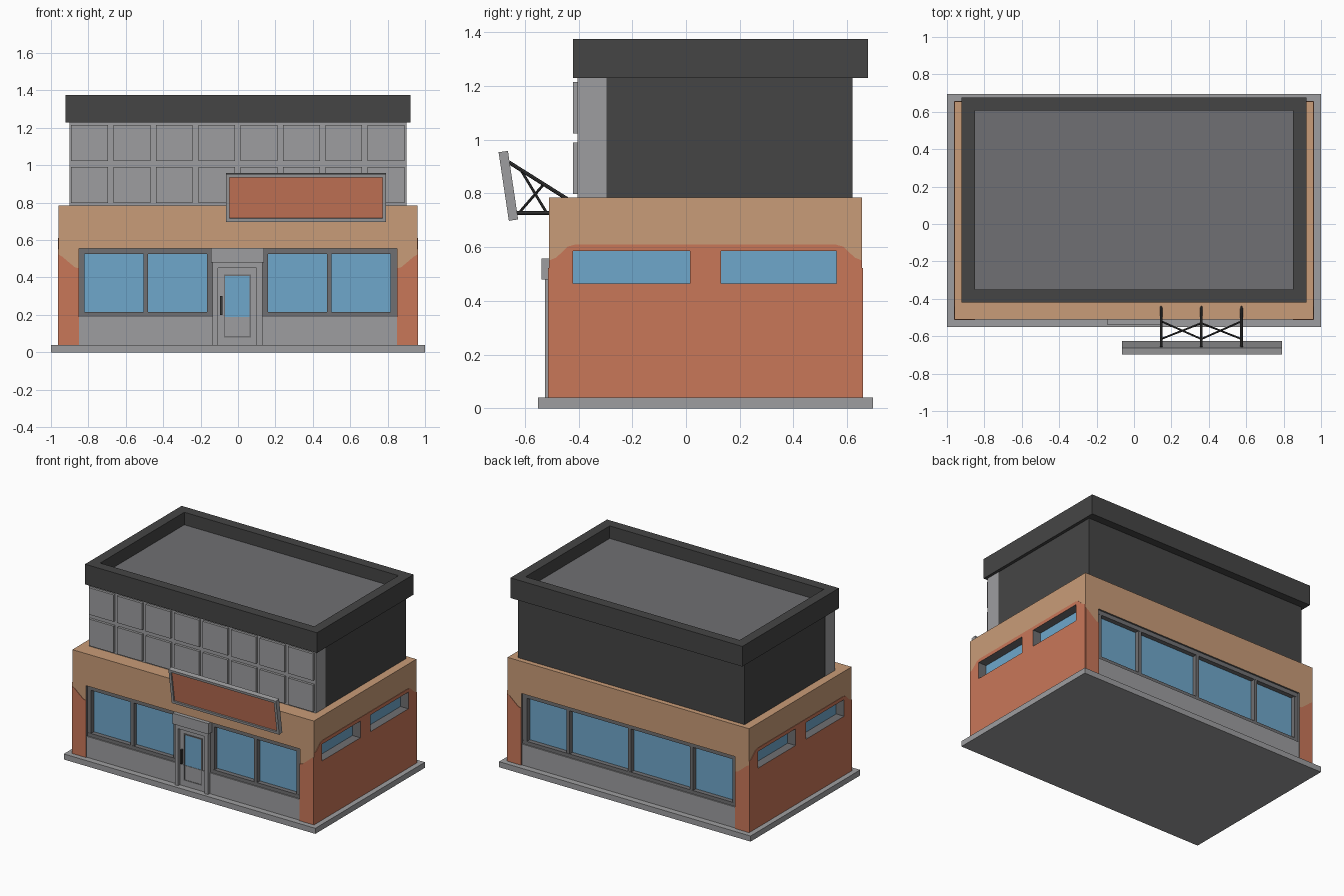
import bpy, bmesh, math
from mathutils import Vector

if "Cube" in bpy.data.objects:
    bpy.data.objects.remove(bpy.data.objects["Cube"])


def material(name, rgb):
    m = bpy.data.materials.new(name)
    lin = [((c / 255 + 0.055) / 1.055) ** 2.4 for c in rgb]
    m.diffuse_color = (*lin, 1)
    m.use_nodes = True
    m.node_tree.nodes["Principled BSDF"].inputs["Base Color"].default_value = m.diffuse_color
    return m


TAN = material("tan_plaster", (201, 156, 120))
ORANGE = material("orange_plaster", (201, 119, 89))
GLASS = material("blue_glass", (111, 167, 203))
GREY = material("light_grey", (158, 158, 160))
FRAME = material("frame_grey", (112, 112, 114))
DARK = material("charcoal", (69, 69, 69))
ROOF = material("roof_grey", (112, 112, 115))
METAL = material("dark_metal", (58, 58, 58))


def finish(name, bm, *mats):
    bmesh.ops.recalc_face_normals(bm, faces=bm.faces)
    mesh = bpy.data.meshes.new(name)
    bm.to_mesh(mesh)
    bm.free()
    ob = bpy.data.objects.new(name, mesh)
    bpy.context.collection.objects.link(ob)
    for m in mats:
        mesh.materials.append(m)
    return ob


def add_box(bm, x, y, z):
    vs = bmesh.ops.create_cube(bm, size=1)["verts"]
    for v in vs:
        v.co = [a + (c + 0.5) * (b - a) for c, (a, b) in zip(v.co, (x, y, z))]


def box(name, x, y, z, mat):
    bm = bmesh.new()
    add_box(bm, x, y, z)
    return finish(name, bm, mat)


def recessed_box(name, x, y, z, normal, rim, depth, rim_mat, floor_mat):
    """Box with one face inset and sunk, the sunk floor in its own colour."""
    bm = bmesh.new()
    add_box(bm, x, y, z)
    bmesh.ops.recalc_face_normals(bm, faces=bm.faces)
    face = max(bm.faces, key=lambda f: f.normal.dot(Vector(normal)))
    bmesh.ops.inset_region(bm, faces=[face], thickness=rim)
    bmesh.ops.inset_region(bm, faces=[face], thickness=0, depth=-depth)
    face.material_index = 1
    return finish(name, bm, rim_mat, floor_mat)


def plate(name, outline, offset, mat):
    """Thin painted plate from a 3D outline, thickened along offset."""
    bm = bmesh.new()
    f = bm.faces.new([bm.verts.new(p) for p in outline])
    new = bmesh.ops.extrude_face_region(bm, geom=[f])["geom"]
    bmesh.ops.translate(bm, vec=offset, verts=[g for g in new if isinstance(g, bmesh.types.BMVert)])
    return finish(name, bm, mat)


def rod(name, a, b, r=0.006):
    a, b = Vector(a), Vector(b)
    bm = bmesh.new()
    bmesh.ops.create_cone(bm, cap_ends=True, segments=8, radius1=r, radius2=r, depth=(b - a).length)
    ob = finish(name, bm, METAL)
    ob.location = (a + b) / 2
    ob.rotation_euler = (b - a).to_track_quat("Z", "Y").to_euler()


def cut(ob, cutters):
    for c in cutters:
        m = ob.modifiers.new("opening", "BOOLEAN")
        m.object, m.operation, m.solver = c, "DIFFERENCE", "EXACT"
        m.material_mode = "TRANSFER"
        c.hide_render = True
        bpy.context.view_layer.objects.active = ob
        bpy.ops.object.modifier_apply(modifier=m.name)


X, F, B = 0.96, -0.51, 0.655      # ground floor half width, front and back
SIDE_WINDOWS = ((-0.42, 0.015), (0.13, 0.56))
SIDE_Z = (0.465, 0.585)

# Base and ground floor
box("base_slab", (-1, 1), (-0.55, 0.695), (0, 0.04), GREY)
walls = box("ground_floor_walls", (-X, X), (F, B), (0.04, 0.785), TAN)
cutters = [box("front_cutter", (-0.85, 0.85), (F - 0.1, F + 0.07), (0.03, 0.555), FRAME),
           box("back_cutter", (-0.85, 0.85), (B - 0.07, B + 0.1), (0.03, 0.555), FRAME)]
side_cutters = [box("side_cutter", (0.895, 1.1) if s > 0 else (-1.1, -0.895), w, SIDE_Z, FRAME)
                for s in (-1, 1) for w in SIDE_WINDOWS]
cut(walls, cutters + side_cutters)

# Orange painted lower walls with a wavy top edge
T = 0.003
side_rise = [(0, 0.55), (0.025, 0.56), (0.05, 0.582), (0.07, 0.602), (0.1, 0.61)]
pier_rise = [(0.85, 0.45), (0.87, 0.453), (0.885, 0.465), (0.915, 0.49), (0.94, 0.512), (X, 0.523)]
for s, side in ((-1, "left"), (1, "right")):
    top = [(F + d, z) for d, z in side_rise] + [(B - d, z) for d, z in reversed(side_rise)]
    outline = [(F, 0.04)] + top + [(B, 0.04)]
    paint = plate(side + "_paint", [(s * X, y, z) for y, z in outline], (s * T, 0, 0), ORANGE)
    cut(paint, side_cutters)
    for y, d, end in ((F, -T, "front"), (B, T, "back")):
        outline = [(0.85, 0.04)] + pier_rise + [(X, 0.04)]
        plate(f"{end}_{side}_pier_paint", [(s * x, y, z) for x, z in outline], (0, d, 0), ORANGE)
    for w in SIDE_WINDOWS:
        box(side + "_window_glass", tuple(sorted((s * 0.89, s * 0.9))), w, SIDE_Z, GLASS)
for c in cutters + side_cutters:
    bpy.data.objects.remove(c)


# Window bands on the front and back
def window_band(name, wall, inward, posts):
    def depth(a, b):
        return tuple(sorted((wall + inward * a, wall + inward * b)))
    box(name + "_plinth", (-0.85, 0.85), depth(0.004, 0.07), (0.04, 0.19), GREY)
    box(name + "_glass", (-0.85, 0.85), depth(0.045, 0.07), (0.19, 0.555), GLASS)
    bm = bmesh.new()
    for z in ((0.19, 0.215), (0.525, 0.555)):
        add_box(bm, (-0.85, 0.85), depth(0.012, 0.06), z)
    for x in posts:
        add_box(bm, x, depth(0.013, 0.06), (0.2, 0.54))
    finish(name + "_frame", bm, FRAME)


ends = [(-0.85, -0.82), (0.815, 0.85), (-0.505, -0.48), (0.475, 0.5)]
window_band("front_window", F, 1, ends + [(-0.165, -0.12), (0.12, 0.16)])
window_band("back_window", B, -1, ends + [(-0.0125, 0.0125)])

# Entrance
box("door_header", (-0.145, 0.14), (-0.537, -0.45), (0.48, 0.557), GREY)
box("door_lintel", (-0.135, 0.13), (-0.525, -0.45), (0.45, 0.48), GREY)
for x in ((-0.135, -0.108), (0.1, 0.13)):
    box("door_jamb", x, (-0.525, -0.45), (0.04, 0.45), GREY)
box("door_leaf", (-0.108, 0.1), (-0.502, -0.45), (0.04, 0.45), GREY)
recessed_box("door_window", (-0.076, 0.07), (-0.508, -0.48), (0.08, 0.416),
             (0, -1, 0), 0.011, 0.005, FRAME, GLASS)
box("door_handle", (-0.096, -0.084), (-0.522, -0.5), (0.2, 0.3), METAL)

# Upper floor with raised facade panels
box("upper_floor", (-0.9, 0.9), (-0.295, 0.62), (0.78, 1.235), DARK)
box("upper_facade", (-0.902, 0.902), (-0.403, -0.295), (0.78, 1.235), GREY)
bm = bmesh.new()
for i in range(8):
    x = -0.892 + i * 0.2265
    for z in ((0.798, 0.99), (1.022, 1.215)):
        add_box(bm, (x, x + 0.197), (-0.421, -0.4), z)
finish("facade_panels", bm, GREY)

# Roof cap with sunken roof
recessed_box("roof_cap", (-0.922, 0.922), (-0.42, 0.677), (1.23, 1.375),
             (0, 0, 1), 0.1, 0.09, DARK, ROOF)

# Tilted sign board
sign = recessed_box("sign_board", (-0.4275, 0.4275), (-0.0175, 0.0175), (-0.129, 0.129),
                    (0, -1, 0), 0.026, 0.01, GREY, ORANGE)
sign.location = (0.3625, -0.661, 0.828)
sign.rotation_euler.x = math.radians(8.5)

# Sign struts and cross braces
xs = (0.145, 0.36, 0.575)
for x in xs:
    rod("sign_top_strut", (x, -0.658, 0.915), (x, -0.44, 0.778), 0.007)
    rod("sign_bottom_strut", (x, -0.63, 0.727), (x, -0.5, 0.727), 0.007)
for a, b in ((xs[0], xs[1]), (xs[2], xs[1])):
    rod("sign_brace", (a, -0.52, 0.73), (b, -0.615, 0.888), 0.005)
    rod("sign_brace", (a, -0.615, 0.735), (b, -0.53, 0.833), 0.005)
